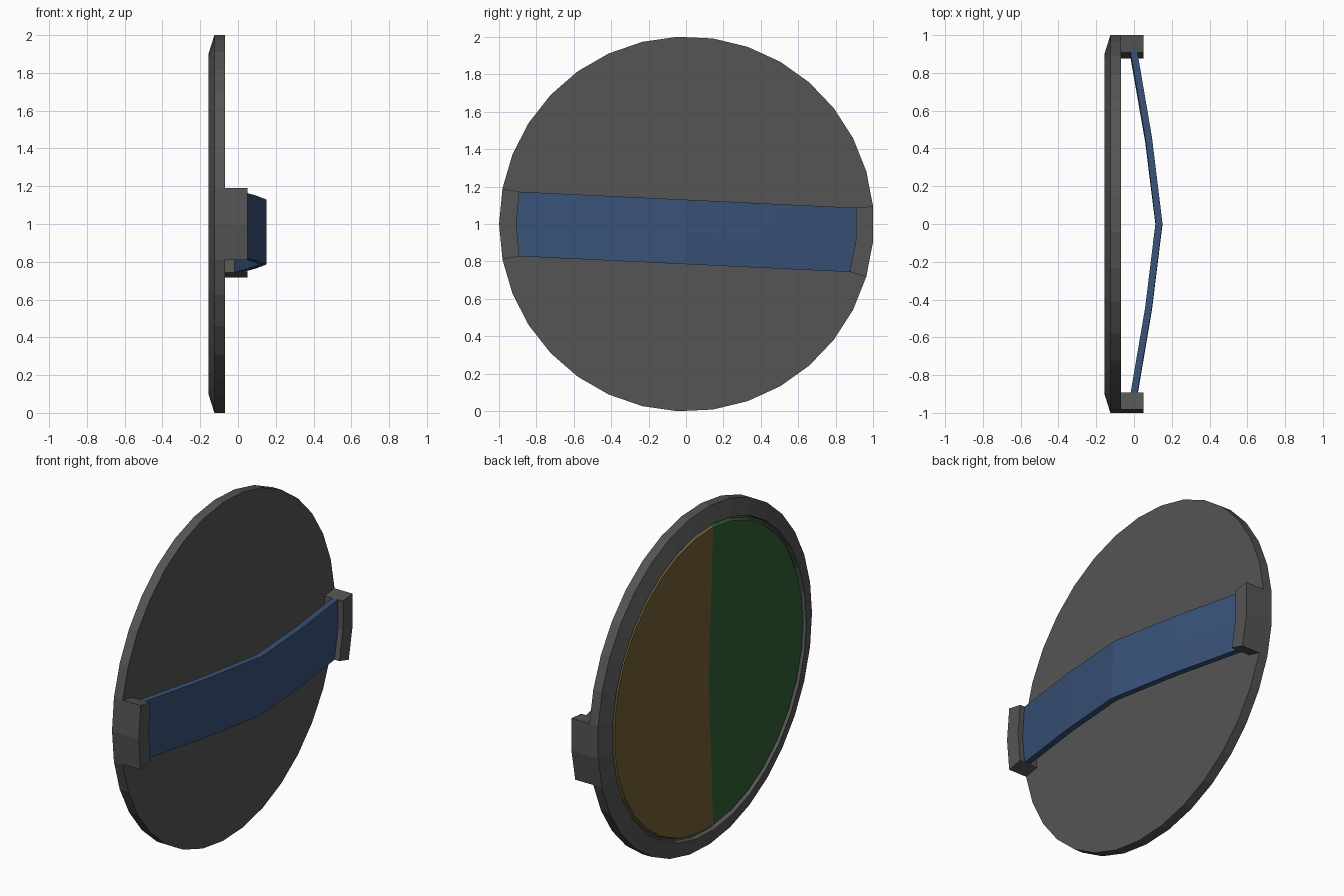
import bpy, bmesh
from math import cos, sin, pi

if "Cube" in bpy.data.objects:
    bpy.data.objects.remove(bpy.data.objects["Cube"])

N, R = 33, 1.001
CY, CZ = 0.0025, 1.0


def mat(name, rgb):
    m = bpy.data.materials.new(name)
    m.diffuse_color = (*rgb, 1)
    m.use_nodes = True
    m.node_tree.nodes["Principled BSDF"].inputs["Base Color"].default_value = m.diffuse_color
    return m


grey = mat("dark_grey", (0.09, 0.09, 0.09))
blue = mat("blue", (0.04, 0.085, 0.19))
ochre = mat("ochre", (0.16, 0.11, 0.035))
green = mat("green", (0.03, 0.115, 0.035))


def pt(x, k, r):
    # point on the 33-sided ring, one corner pointing to -y
    a = pi + 2 * pi * k / N
    return (x, CY + r * R * cos(a), CZ + r * R * sin(a))


def make(name, verts, faces, mats, pick=None):
    me = bpy.data.meshes.new(name)
    me.from_pydata(verts, [], faces)
    for m in mats:
        me.materials.append(m)
    bm = bmesh.new()
    bm.from_mesh(me)
    bmesh.ops.recalc_face_normals(bm, faces=bm.faces)
    if pick:
        for f in bm.faces:
            f.material_index = pick(f.calc_center_median())
    bm.to_mesh(me)
    bm.free()
    ob = bpy.data.objects.new(name, me)
    bpy.context.collection.objects.link(ob)
    return ob


def lathe(name, profile, mats, pick=None):
    # profile of (x, radius), closed with a centre fan at both ends
    verts = [pt(x, k, r) for x, r in profile for k in range(N)]
    faces = []
    for i in range(len(profile) - 1):
        for k in range(N):
            j = (k + 1) % N
            faces.append((i*N + k, i*N + j, (i+1)*N + j, (i+1)*N + k))
    for i in (0, len(profile) - 1):
        c = len(verts)
        verts.append((profile[i][0], CY, CZ))
        faces += [(c, i*N + k, i*N + (k + 1) % N) for k in range(N)]
    return make(name, verts, faces, mats, pick)


def loft(name, sections, mats):
    # join equal closed cross-sections and cap the ends
    n = len(sections[0])
    verts = [v for s in sections for v in s]
    faces = [(i*n + k, i*n + (k+1) % n, (i+1)*n + (k+1) % n, (i+1)*n + k)
             for i in range(len(sections) - 1) for k in range(n)]
    faces += [tuple(range(n)), tuple(range(len(verts) - n, len(verts)))]
    return make(name, verts, faces, mats)


# shield body with bevelled rim and shallow groove
lathe("shield_body", [(-0.068, 1), (-0.125, 1), (-0.155, 0.905), (-0.13, 0.9)], [grey])

# raised two-colour front panel
lathe("front_panel", [(-0.128, 0.89), (-0.15, 0.88)], [ochre, green],
      lambda c: 0 if c.y > -0.005 else 1)

# strap mounts following two rim sides each
ends = {"left": (-1, 0, 1), "right": (15, 16, 17)}
for side, ks in ends.items():
    loft(side + "_strap_mount",
         [[pt(-0.069, k, 1), pt(-0.069, k, 0.908), pt(0.05, k, 0.908), pt(0.05, k, 1)]
          for k in ks], [grey])

# bowed strap between the mounts
left = [pt(0, k, 0.91) for k in (1, 0, -1)]
right = [pt(0, k, 0.91) for k in (15, 16, 17)]
if (left[0][2] > left[2][2]) != (right[0][2] > right[2][2]):
    right.reverse()
sections = []
for t, x in ((0, 0), (0.25, 0.077), (0.5, 0.132), (0.75, 0.077), (1, 0)):
    row = [(a[1] + (b[1] - a[1]) * t, a[2] + (b[2] - a[2]) * t)
           for a, b in zip(left, right)]
    sections.append([(x - 0.018, y, z) for y, z in row]
                    + [(x + 0.018, y, z) for y, z in reversed(row)])
loft("arm_strap", sections, [blue])
